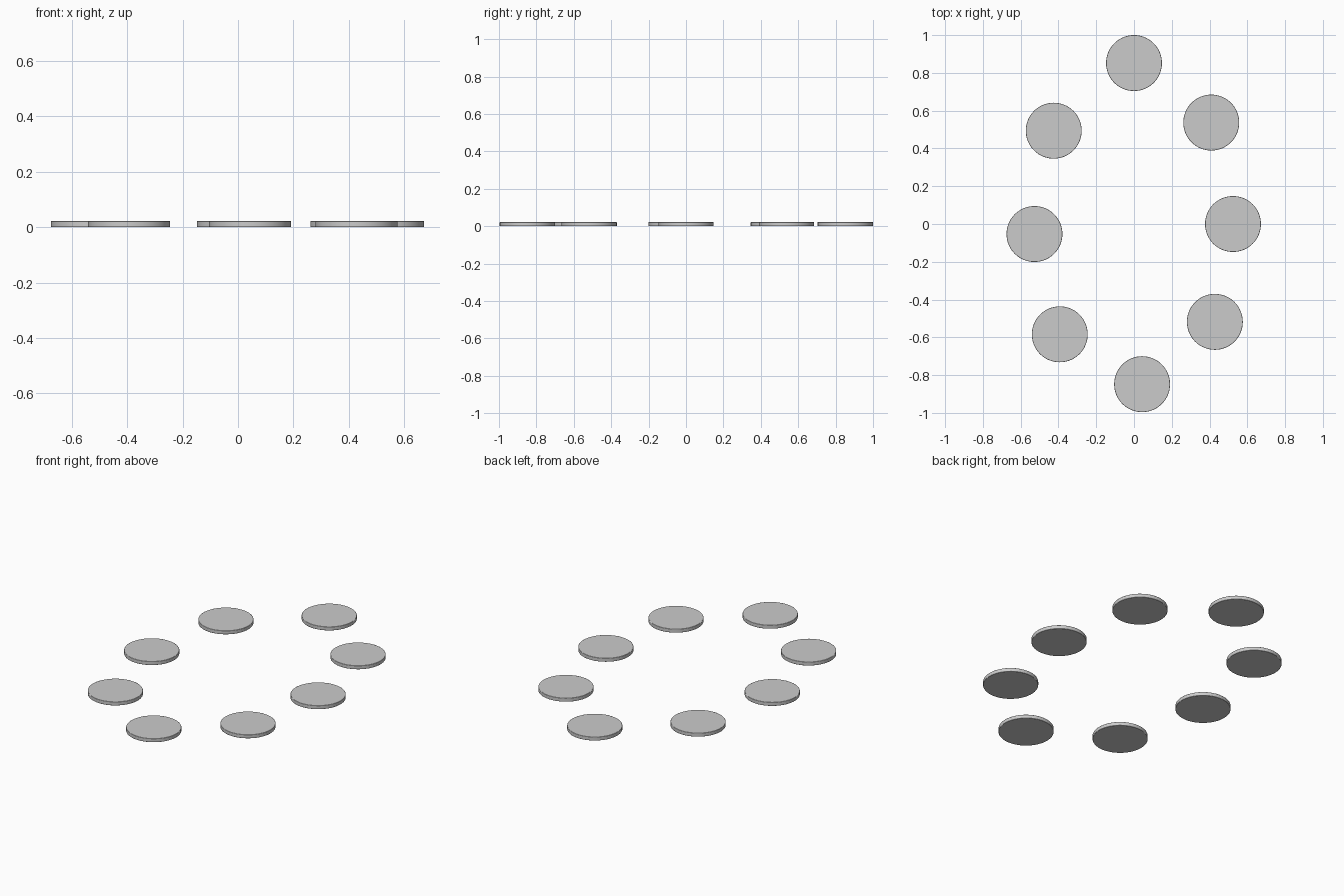
import bpy

if "Cube" in bpy.data.objects:
    bpy.data.objects.remove(bpy.data.objects["Cube"])

RADIUS, HEIGHT = 0.148, 0.022

# Disc centres, evenly stepped around an upright oval
CENTRES = [(0.524, 0.0), (0.409, 0.537), (0.0, 0.852), (-0.425, 0.494),
           (-0.527, -0.053), (-0.393, -0.584), (0.043, -0.848), (0.428, -0.518)]


def disc(index, x, y):
    bpy.ops.mesh.primitive_cylinder_add(vertices=64, radius=RADIUS, depth=HEIGHT,
                                        location=(x, y, HEIGHT / 2))
    obj = bpy.context.object
    obj.name = f"disc_{index}"
    # Slightly softened rim
    bevel = obj.modifiers.new("rim", 'BEVEL')
    bevel.width = 0.002
    bevel.segments = 2
    bevel.limit_method = 'ANGLE'
    bpy.ops.object.shade_smooth_by_angle()


for i, (x, y) in enumerate(CENTRES, 1):
    disc(i, x, y)
